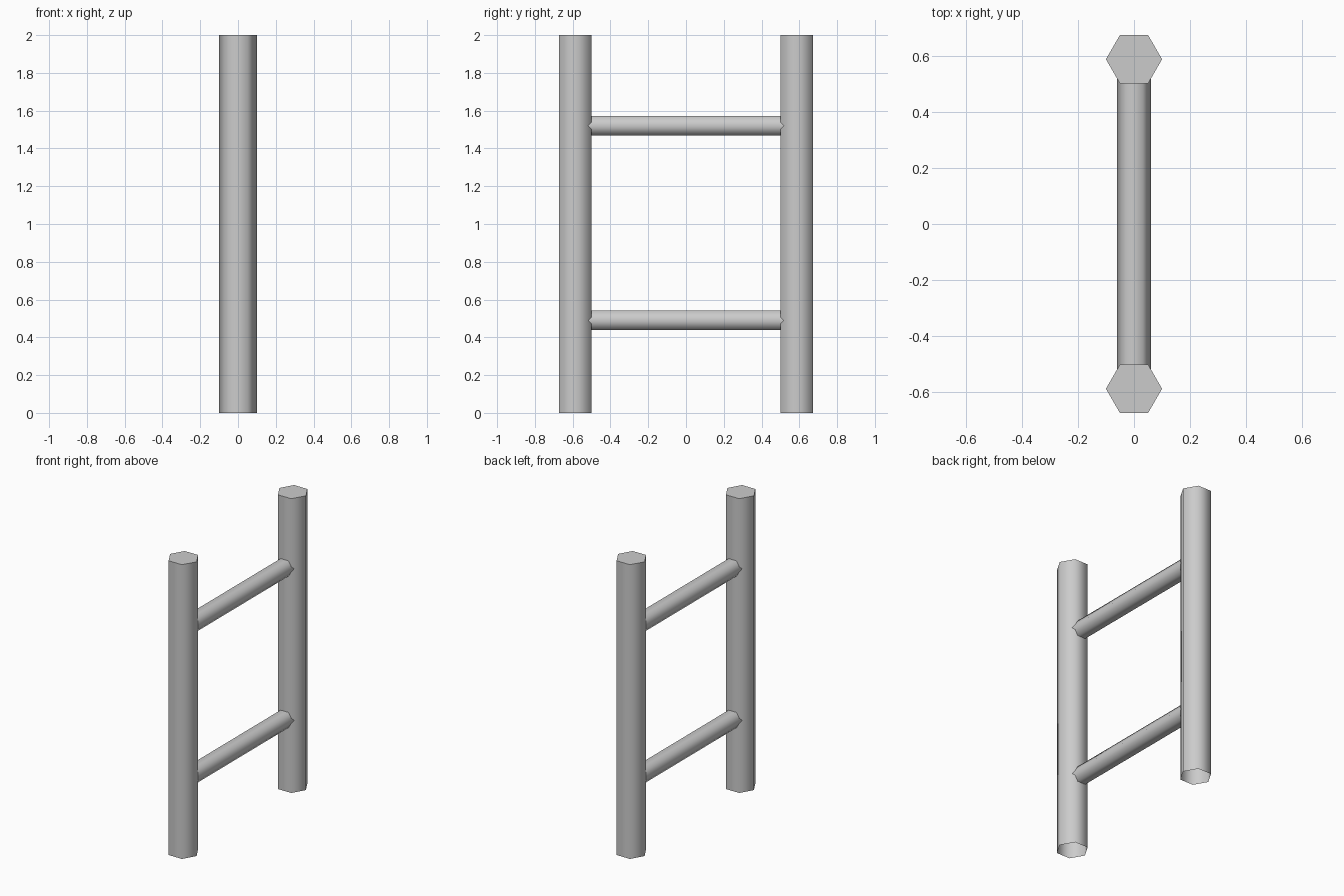
import bpy, bmesh
from math import radians, pi
from mathutils import Matrix

if "Cube" in bpy.data.objects:
    bpy.data.objects.remove(bpy.data.objects["Cube"])


def hex_bar(name, radius, length, matrix, capped_top):
    """Six-sided bar with corners on the x axis, running along local z."""
    bm = bmesh.new()
    ring = bmesh.ops.create_circle(bm, segments=6, radius=radius)["verts"]
    # start the ring on +x so flats face +/-y
    v = max(ring, key=lambda p: p.co.x)
    turn = 0 if abs(v.co.x - radius) < 1e-4 else radians(30)
    bmesh.ops.rotate(bm, verts=bm.verts, matrix=Matrix.Rotation(turn, 3, 'Z'))
    ext = bmesh.ops.extrude_edge_only(bm, edges=bm.edges[:])["geom"]
    top_verts = [g for g in ext if isinstance(g, bmesh.types.BMVert)]
    top_edges = [g for g in ext if isinstance(g, bmesh.types.BMEdge)]
    bmesh.ops.translate(bm, verts=top_verts, vec=(0, 0, length))
    if capped_top:
        bmesh.ops.contextual_create(bm, geom=top_edges)
    # outward normals
    bm.normal_update()
    for f in bm.faces:
        c = f.calc_center_median()
        out = f.normal.z if abs(f.normal.z) > 0.9 else f.normal.x * c.x + f.normal.y * c.y
        if out < 0:
            f.normal_flip()
    bm.transform(matrix)
    mesh = bpy.data.meshes.new(name)
    bm.to_mesh(mesh)
    bm.free()
    obj = bpy.data.objects.new(name, mesh)
    bpy.context.collection.objects.link(obj)
    # rounded sides, crisp end caps
    bpy.ops.object.select_all(action='DESELECT')
    obj.select_set(True)
    bpy.context.view_layer.objects.active = obj
    bpy.ops.object.shade_smooth_by_angle(angle=radians(70))
    return obj


# Upright posts, open underneath
for name, y in (("front_post", -0.587), ("back_post", 0.587)):
    hex_bar(name, 0.1, 2.0, Matrix.Translation((0, y, 0)), True)

# Cross rails, ends buried in the posts
half = 0.56
for name, z in (("lower_rail", 0.49), ("upper_rail", 1.52)):
    place = Matrix.Translation((0, half, z)) @ Matrix.Rotation(pi / 2, 4, 'X')
    hex_bar(name, 0.06, 2 * half, place, False)
